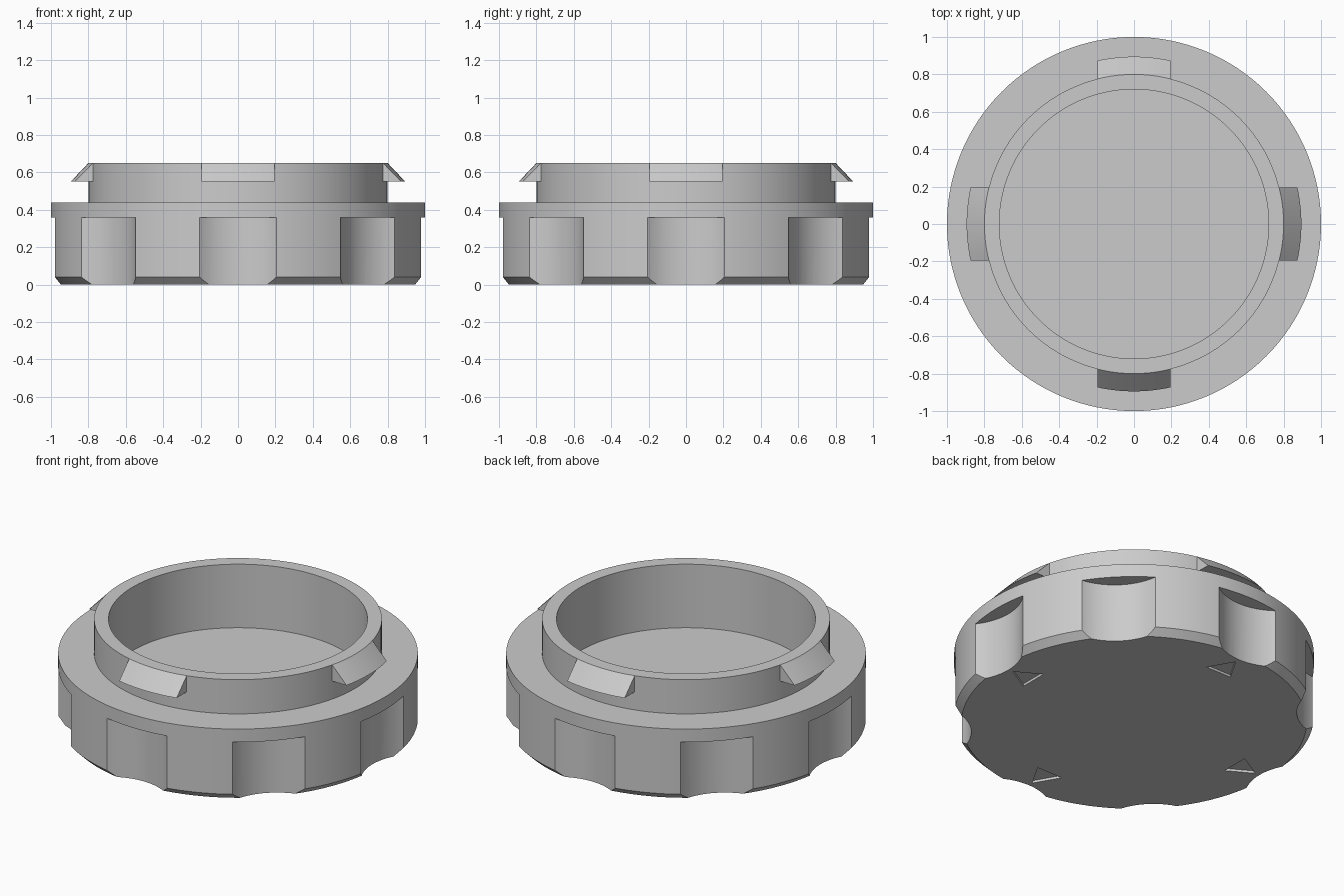
import bpy, bmesh, math
from mathutils import Matrix, Vector

if "Cube" in bpy.data.objects:
    bpy.data.objects.remove(bpy.data.objects["Cube"], do_unlink=True)

SEGMENTS = 128

grey = bpy.data.materials.new("plain grey")
grey.use_nodes = True
grey.diffuse_color = (0.6, 0.6, 0.6, 1)
grey.node_tree.nodes["Principled BSDF"].inputs["Base Color"].default_value = grey.diffuse_color


def lathe(profile, closed):
    """Revolve (radius, height) points around z."""
    bm = bmesh.new()
    verts = [bm.verts.new((r, 0, z)) for r, z in profile]
    pairs = list(zip(verts, verts[1:]))
    if closed:
        pairs.append((verts[-1], verts[0]))
    edges = [bm.edges.new(p) for p in pairs]
    bmesh.ops.spin(bm, geom=verts + edges, axis=(0, 0, 1), cent=(0, 0, 0),
                   angle=math.tau, steps=SEGMENTS)
    bmesh.ops.remove_doubles(bm, verts=bm.verts, dist=1e-5)
    bmesh.ops.recalc_face_normals(bm, faces=bm.faces)
    return bm


def finish(bm, name):
    mesh = bpy.data.meshes.new(name)
    bm.to_mesh(mesh)
    bm.free()
    mesh.materials.append(grey)
    obj = bpy.data.objects.new(name, mesh)
    bpy.context.collection.objects.link(obj)
    return obj


def activate(obj):
    bpy.ops.object.select_all(action="DESELECT")
    obj.select_set(True)
    bpy.context.view_layer.objects.active = obj


def smooth(obj):
    activate(obj)
    bpy.ops.object.shade_smooth_by_angle(angle=math.radians(30))


def cut(obj, cutter):
    cutter.hide_render = True
    mod = obj.modifiers.new("cut", "BOOLEAN")
    mod.operation = "DIFFERENCE"
    mod.solver = "EXACT"
    mod.object = cutter
    activate(obj)
    bpy.ops.object.modifier_apply(modifier=mod.name)
    bpy.data.objects.remove(cutter, do_unlink=True)


def prism_ring(count, sides, radius, distance, bottom, top, name):
    """Upright prisms spaced evenly around z, one corner pointing outward."""
    bm = bmesh.new()
    for i in range(count):
        place = (Matrix.Rotation(math.tau * i / count, 4, "Z")
                 @ Matrix.Translation((distance, 0, (bottom + top) / 2)))
        # cone corners start on +y, so turn them to point along +x
        place = place @ Matrix.Rotation(-math.pi / 2, 4, "Z")
        bmesh.ops.create_cone(bm, cap_ends=True, segments=sides, radius1=radius,
                              radius2=radius, depth=top - bottom, matrix=place)
    return finish(bm, name)


# Cap body: chamfered grip, step, collar wall and recessed floor
cap = finish(lathe([(0, 0), (0.96, 0), (1, 0.04), (1, 0.44), (0.8, 0.44),
                    (0.8, 0.65), (0.72, 0.65), (0.72, 0.26), (0, 0.26)], False), "cap_body")

# Finger scallops around the grip
cut(cap, prism_ring(8, 96, 0.34, 1.25, -0.1, 0.36, "scallop_cutter"))

# Shallow triangular marks under the base
cut(cap, prism_ring(4, 3, 0.1, 0.78, -0.1, 0.015, "mark_cutter"))
smooth(cap)

# Sloped locking tabs on the collar
for i, side in enumerate(("back", "right", "front", "left")):
    bm = lathe([(0.8, 0.65), (0.895, 0.55), (0.78, 0.55)], True)
    for point, normal in (((0, 0.5, 0), (0, -1, 0)), ((0.195, 0, 0), (1, 0, 0)),
                          ((-0.195, 0, 0), (-1, 0, 0))):
        bmesh.ops.bisect_plane(bm, geom=bm.verts[:] + bm.edges[:] + bm.faces[:],
                               plane_co=Vector(point), plane_no=Vector(normal),
                               clear_outer=True)
    bmesh.ops.holes_fill(bm, edges=[e for e in bm.edges if e.is_boundary])
    bmesh.ops.rotate(bm, verts=bm.verts, cent=(0, 0, 0),
                     matrix=Matrix.Rotation(i * math.pi / 2, 3, "Z"))
    bmesh.ops.recalc_face_normals(bm, faces=bm.faces)
    smooth(finish(bm, side + "_locking_tab"))
